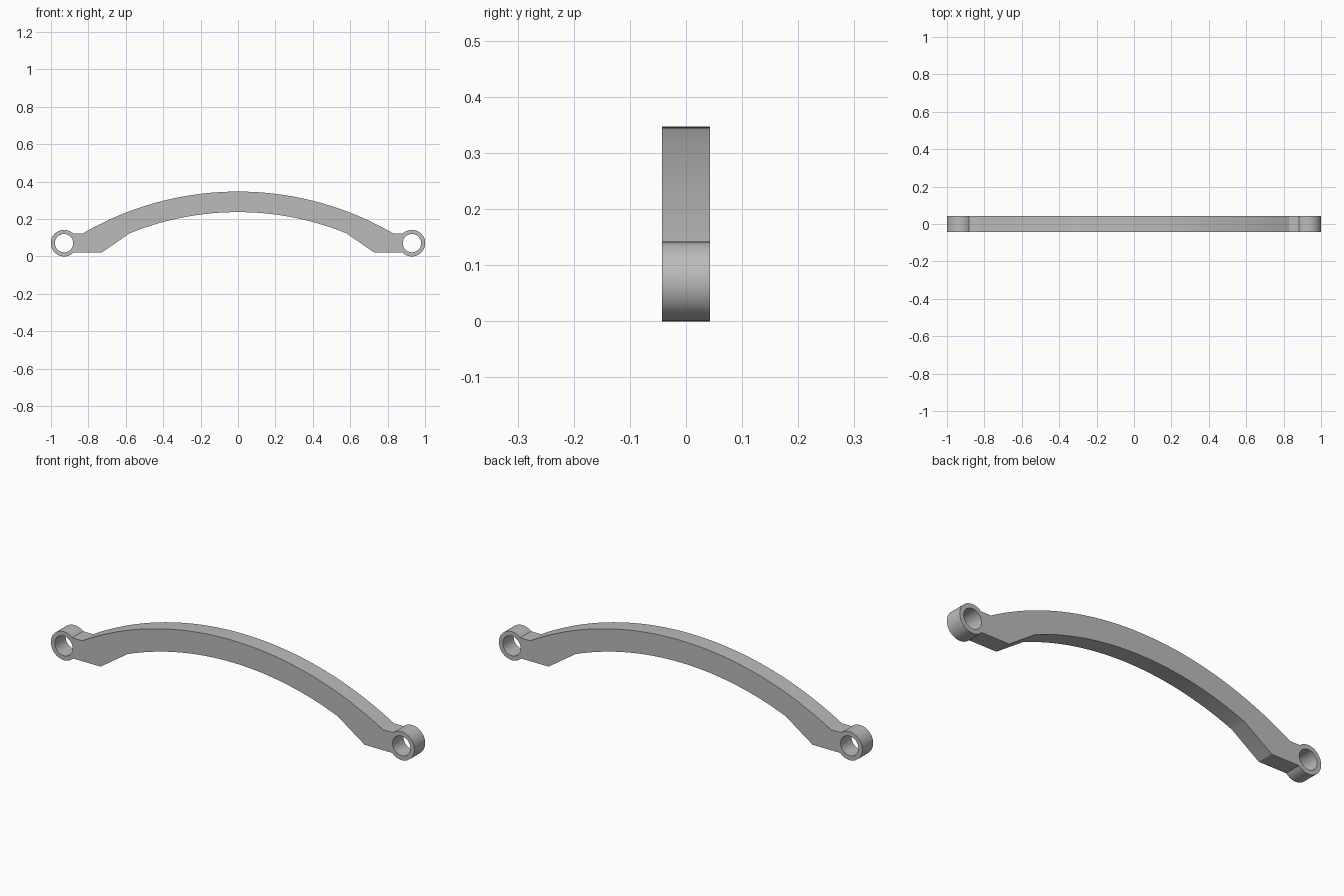
import bpy
import bmesh
from math import sin, cos, asin, pi
from mathutils import Vector

# Main dimensions
HALF_DEPTH = 0.0425
EYE_X, EYE_Z, EYE_R, HOLE_R = 0.93, 0.071, 0.071, 0.049
OUTER_R, INNER_R = 1.65, 1.54
ARC_Z = 0.347 - OUTER_R
WEB_TOP, WEB_BOTTOM = 0.124, 0.022

cube = bpy.data.objects.get("Cube")
if cube:
    bpy.data.objects.remove(cube, do_unlink=True)


def arc(cx, cz, r, start, end, steps):
    """Points along an arc in the x-z plane, both ends included."""
    angles = [start + (end - start) * i / steps for i in range(steps + 1)]
    return [(cx + r * cos(a), cz + r * sin(a)) for a in angles]


def mirrored(points):
    return [(-x, z) for x, z in reversed(points)]


# Outline: outer arc, left eye and foot, inner arc, right eye and foot
top_a = asin((WEB_TOP - ARC_Z) / OUTER_R)
inner_a = asin((WEB_TOP - ARC_Z) / INNER_R)
eye_top = asin((WEB_TOP - EYE_Z) / EYE_R)
eye_low = asin((WEB_BOTTOM - EYE_Z) / EYE_R)
outer = arc(0, ARC_Z, OUTER_R, pi - top_a, top_a, 48)
inner = arc(0, ARC_Z, INNER_R, inner_a, pi - inner_a, 36)
end = arc(EYE_X, EYE_Z, EYE_R, pi - eye_top, -pi - eye_low, 48)
end.append((0.727, WEB_BOTTOM))
outline = outer + end + inner + mirrored(end)
holes = [arc(s * EYE_X, EYE_Z, HOLE_R, 0, 2 * pi, 48)[:-1] for s in (-1, 1)]

# Fill the outline around the two holes, then extrude it through the depth
bm = bmesh.new()
for loop in [outline] + holes:
    verts = [bm.verts.new((x, -HALF_DEPTH, z)) for x, z in loop]
    for i, v in enumerate(verts):
        bm.edges.new((v, verts[(i + 1) % len(verts)]))
bmesh.ops.triangle_fill(bm, edges=bm.edges[:], use_beauty=True,
                        normal=Vector((0, -1, 0)))
extruded = bmesh.ops.extrude_face_region(bm, geom=bm.faces[:],
                                         use_keep_orig=True)
back = [g for g in extruded["geom"] if isinstance(g, bmesh.types.BMVert)]
bmesh.ops.translate(bm, verts=back, vec=(0, 2 * HALF_DEPTH, 0))
bmesh.ops.recalc_face_normals(bm, faces=bm.faces[:])
mesh = bpy.data.meshes.new("arched_handle")
bm.to_mesh(mesh)
bm.free()
handle = bpy.data.objects.new("arched_handle", mesh)
bpy.context.collection.objects.link(handle)

# Plain grey finish
grey = bpy.data.materials.new("grey")
grey.use_nodes = True
grey.diffuse_color = (0.5, 0.5, 0.5, 1)
grey.node_tree.nodes["Principled BSDF"].inputs["Base Color"].default_value = grey.diffuse_color
mesh.materials.append(grey)

# Smooth curves with sharp rims
bpy.ops.object.select_all(action="DESELECT")
handle.select_set(True)
bpy.context.view_layer.objects.active = handle
bpy.ops.object.shade_smooth_by_angle(angle=0.4)
